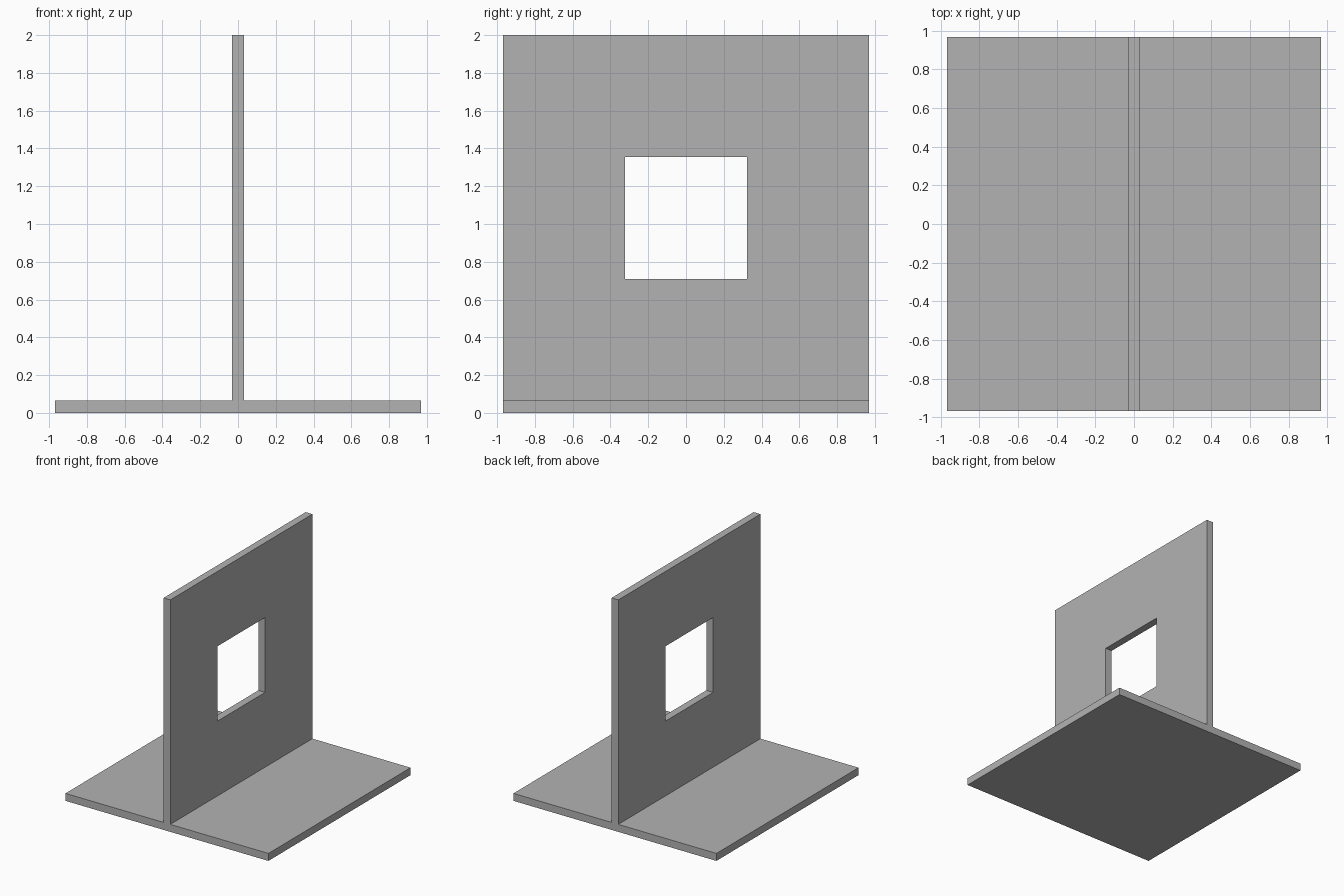
import bpy
import bmesh
from mathutils import Matrix

old = bpy.data.objects.get("Cube")
if old:
    bpy.data.objects.remove(old, do_unlink=True)

SIDE = 60 / 31         # side of both square panels
THICK = 2 / 31         # panel thickness
WINDOW = SIDE / 3      # side of the square opening

grey = bpy.data.materials.new("plain_grey")
grey.use_nodes = True
COLOUR = (0.45, 0.45, 0.45, 1)
grey.diffuse_color = COLOUR
grey.node_tree.nodes["Principled BSDF"].inputs["Base Color"].default_value = COLOUR


def add_object(name, bm):
    bmesh.ops.recalc_face_normals(bm, faces=bm.faces)
    mesh = bpy.data.meshes.new(name)
    bm.to_mesh(mesh)
    bm.free()
    mesh.materials.append(grey)
    obj = bpy.data.objects.new(name, mesh)
    bpy.context.collection.objects.link(obj)
    return obj


# Base plate: flat square slab on the ground
bm = bmesh.new()
bmesh.ops.create_cube(bm, size=1, matrix=Matrix.Diagonal((SIDE, SIDE, THICK, 1)))
base = add_object("base_plate", bm)
base.location.z = THICK / 2

# Upright panel: square ring around the window, extruded to thickness
bm = bmesh.new()
corners = [(-1, -1), (1, -1), (1, 1), (-1, 1)]
outer, inner = [
    [bm.verts.new((-THICK / 2, y * size / 2, z * size / 2)) for y, z in corners]
    for size in (SIDE, WINDOW)
]
for i in range(4):
    j = (i + 1) % 4
    bm.faces.new((outer[i], outer[j], inner[j], inner[i]))
ring = bmesh.ops.extrude_face_region(bm, geom=bm.faces[:], use_keep_orig=True)
moved = [v for v in ring["geom"] if isinstance(v, bmesh.types.BMVert)]
bmesh.ops.translate(bm, verts=moved, vec=(THICK, 0, 0))
panel = add_object("upright_panel", bm)
panel.location.z = THICK + SIDE / 2
